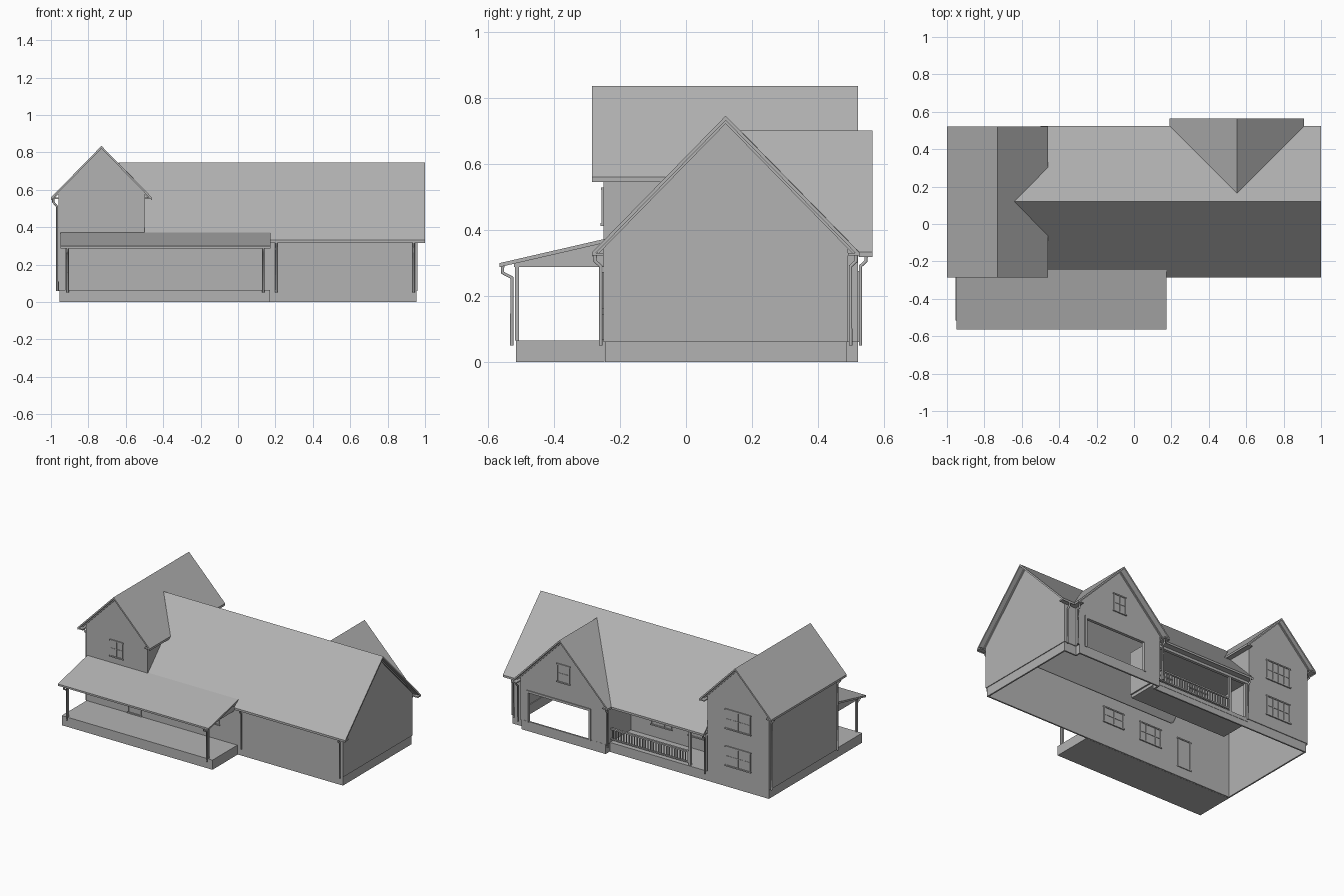
import bpy, bmesh
from mathutils import Vector

S = 1.022  # roof slope shared by all gables

grey = bpy.data.materials.new("plain_grey")
grey.diffuse_color = (0.45, 0.45, 0.45, 1)


def finish(name, bm):
    bmesh.ops.recalc_face_normals(bm, faces=bm.faces[:])
    me = bpy.data.meshes.new(name)
    bm.to_mesh(me)
    bm.free()
    me.materials.append(grey)
    ob = bpy.data.objects.new(name, me)
    bpy.context.collection.objects.link(ob)
    return ob


def solid(name, pts, vec):
    """Flat polygon extruded along vec."""
    bm = bmesh.new()
    f = bm.faces.new([bm.verts.new(p) for p in pts])
    r = bmesh.ops.extrude_face_region(bm, geom=[f], use_keep_orig=True)
    vs = [g for g in r["geom"] if isinstance(g, bmesh.types.BMVert)]
    bmesh.ops.translate(bm, verts=vs, vec=Vector(vec))
    return finish(name, bm)


def boxes(name, items):
    """One object from boxes given as x0, x1, y0, y1, z0, z1."""
    bm = bmesh.new()
    for x0, x1, y0, y1, z0, z1 in items:
        vs = bmesh.ops.create_cube(bm, size=1)["verts"]
        for v in vs:
            v.co = ((x0 + x1) / 2 + v.co.x * (x1 - x0),
                    (y0 + y1) / 2 + v.co.y * (y1 - y0),
                    (z0 + z1) / 2 + v.co.z * (z1 - z0))
    return finish(name, bm)


def roof(name, plan, zf, t=0.014):
    solid(name, [(x, y, zf(x, y)) for x, y in plan], (0, 0, -t))


def wall_y(name, y, prof, d):
    solid(name, [(x, y, z) for x, z in prof], (0, d, 0))


def wall_x(name, x, prof, d):
    solid(name, [(x, y, z) for y, z in prof], (d, 0, 0))


def rake(c, half, top, w=0.012):
    """Chevron profile of the trim board below a gable roof."""
    z = top - 0.012
    e = z - half * S
    return [(c - half, e), (c, z), (c + half, e), (c + half, e - w), (c, z - w), (c - half, e - w)]


def window(name, cx, w, z0, z1, y, out, cols=2, rows=2):
    """Framed window on a wall, facing the front (out=-1) or back (out=1)."""
    a, b = cx - w / 2, cx + w / 2
    f = 0.008

    def bar(x0, x1, za, zb, d):
        return (x0, x1, min(y, y + out * d), max(y, y + out * d), za, zb)
    it = [bar(a, b, z0, z1, 0.002),
          bar(a - f, a, z0, z1, 0.006), bar(b, b + f, z0, z1, 0.006),
          bar(a - 0.012, b + 0.012, z1, z1 + f, 0.007),
          bar(a - 0.012, b + 0.012, z0 - f, z0, 0.008)]
    for i in range(1, cols):
        x = a + w * i / cols
        it.append(bar(x - 0.002, x + 0.002, z0, z1, 0.005))
    for i in range(1, rows):
        z = z0 + (z1 - z0) * i / rows
        it.append(bar(a, b, z - 0.002, z + 0.002, 0.0045))
    boxes(name, it)


def pipe(name, pts):
    cu = bpy.data.curves.new(name, 'CURVE')
    cu.dimensions = '3D'
    cu.bevel_depth = 0.006
    cu.bevel_resolution = 1
    cu.use_fill_caps = True
    cu.materials.append(grey)
    sp = cu.splines.new('POLY')
    sp.points.add(len(pts) - 1)
    for p, c in zip(sp.points, pts):
        p.co = (*c, 1)
    bpy.context.collection.objects.link(bpy.data.objects.new(name, cu))


# roofs
def main_z(x, y): return 0.745 - abs(y - 0.12) * S
def wing_z(x, y): return 0.835 - abs(x + 0.73) * S
def rear_z(x, y): return 0.70 - abs(x - 0.55) * S


roof("main_roof_front", [(-0.64, 0.12), (1, 0.12), (1, -0.285), (0.17, -0.285),
                         (0.17, -0.245), (-0.5, -0.245), (-0.5, -0.022)], main_z)
roof("main_roof_back", [(-0.64, 0.12), (1, 0.12), (1, 0.525), (0.91, 0.525), (0.55, 0.165),
                        (0.19, 0.525), (-0.5, 0.525), (-0.5, 0.262)], main_z)
for side, e in (("left", -1), ("right", -0.46)):
    roof("wing_roof_" + side, [(-0.73, -0.285), (e, -0.285), (e, 0.52), (-0.73, 0.52)], wing_z)
for side, e in (("left", 0.19), ("right", 0.91)):
    roof("rear_gable_roof_" + side, [(0.55, 0.165), (0.55, 0.565), (e, 0.565), (e, 0.525)], rear_z)
roof("front_porch_roof", [(-0.95, -0.565), (0.175, -0.565), (0.175, -0.245), (-0.95, -0.245)],
     lambda x, y: 0.299 + (y + 0.565) * 0.23, 0.012)

# walls of the open-bottomed shell
T, B = 0.01, 0.06
wing = [(-0.96, B), (-0.5, B), (-0.5, 0.585), (-0.73, 0.822), (-0.96, 0.585)]
wall_y("wing_front_wall", -0.25, wing, T)
wall_y("wing_back_wall", 0.485, wing, -T)
wall_x("wing_left_wall", -0.96, [(-0.25, B), (0.485, B), (0.485, 0.585), (-0.25, 0.585)], T)
wall_x("wing_upper_right_wall_front", -0.5, [(-0.25, 0.35), (-0.25, 0.59), (-0.02, 0.59)], -T)
wall_x("wing_upper_right_wall_back", -0.5, [(0.485, 0.35), (0.485, 0.59), (0.26, 0.59)], -T)
wall_x("main_right_wall", 0.96, [(-0.25, B), (0.49, B), (0.49, 0.355), (0.12, 0.733), (-0.25, 0.355)], -T)
wall_y("rear_gable_wall", 0.52, [(0.23, B), (0.36, B), (0.36, 0.26), (0.81, 0.26), (0.81, B), (0.87, B),
                                 (0.87, 0.36), (0.55, 0.688), (0.23, 0.36)], -T)
boxes("straight_walls", [
    (-0.5, 0.96, -0.25, -0.24, B, 0.35),
    (0.87, 0.96, 0.48, 0.49, B, 0.35),
    (0.86, 0.87, 0.48, 0.52, B, 0.35),
    (0.23, 0.24, 0.25, 0.52, B, 0.35),
    (-0.51, -0.5, 0.25, 0.485, B, 0.35),
    (-0.5, 0.23, 0.25, 0.26, B, 0.33)])
boxes("foundation", [
    (-0.955, 0.955, -0.245, -0.235, 0, 0.065),
    (0.945, 0.955, -0.245, 0.485, 0, 0.065),
    (-0.955, -0.945, -0.245, 0.48, 0, 0.065),
    (-0.955, 0.23, 0.47, 0.48, 0, 0.065),
    (0.865, 0.955, 0.475, 0.485, 0, 0.065),
    (0.235, 0.865, 0.51, 0.521, 0, 0.065),
    (0.235, 0.245, 0.47, 0.521, 0, 0.065),
    (0.855, 0.865, 0.475, 0.521, 0, 0.065)])

# gable trim
wall_y("wing_front_rake", -0.25, rake(-0.73, 0.255, 0.835), -0.008)
wall_y("wing_back_rake", 0.485, rake(-0.73, 0.255, 0.835), 0.008)
wall_y("rear_gable_rake", 0.52, rake(0.55, 0.345, 0.70), 0.008)
wall_x("main_right_rake", 0.96, rake(0.12, 0.39, 0.745), 0.008)

# soffits along the eaves
boxes("soffits", [
    (0.17, 1, -0.285, -0.25, 0.322, 0.330),
    (-0.5, 0.19, 0.25, 0.525, 0.322, 0.330),
    (0.87, 1, 0.49, 0.525, 0.322, 0.330),
    (-1, -0.96, -0.285, 0.52, 0.550, 0.558),
    (-0.5, -0.46, -0.285, -0.065, 0.550, 0.558),
    (-0.5, -0.46, 0.305, 0.52, 0.550, 0.558),
    (0.19, 0.23, 0.5, 0.565, 0.322, 0.330),
    (0.87, 0.91, 0.5, 0.565, 0.322, 0.330)])

# rear opening frame
boxes("rear_opening_frame", [(0.345, 0.36, 0.505, 0.526, B, 0.275), (0.81, 0.825, 0.505, 0.526, B, 0.275),
                             (0.345, 0.825, 0.505, 0.526, 0.26, 0.275)])

# front porch
boxes("front_porch_floor", [(-0.955, 0.17, -0.515, -0.246, 0, 0.065)])
boxes("front_porch_posts", [(x - 0.006, x + 0.006, -0.517, -0.505, 0.065, 0.29) for x in (-0.915, 0.135)])
boxes("front_porch_beams", [(-0.93, 0.145, -0.52, -0.50, 0.288, 0.303),
                            (-0.93, 0.145, -0.262, -0.25, 0.288, 0.345)])
for side, x in (("left", -0.93), ("right", 0.135)):
    wall_x("front_porch_end_" + side, x, [(-0.52, 0.288), (-0.25, 0.288), (-0.25, 0.36), (-0.52, 0.30)], T)

# recessed back porch with railing
boxes("back_porch_floor", [(-0.5, 0.23, 0.25, 0.482, 0.04, 0.065)])
boxes("back_porch_posts", [(x - 0.008, x + 0.008, 0.462, 0.478, 0.065, 0.32) for x in (-0.36, -0.485)])
boxes("back_porch_beam", [(-0.5, 0.23, 0.46, 0.48, 0.305, 0.324)])
boxes("back_porch_railing", [(-0.36, 0.23, 0.463, 0.477, 0.15, 0.16), (-0.36, 0.23, 0.464, 0.476, 0.08, 0.088)]
      + [(x - 0.003, x + 0.003, 0.467, 0.473, 0.085, 0.152) for x in (-0.345 + 0.02 * i for i in range(29))])

# door and windows, the front ones framed on the inside of the wall too
for side, y, out in (("outer", -0.25, -1), ("inner", -0.24, 1)):
    window("front_door_" + side, -0.595, 0.085, 0.075, 0.262, y, out, 1, 1)
    window("front_tall_window_" + side, -0.33, 0.15, 0.15, 0.265, y, out, 4)
    window("front_small_window_" + side, -0.04, 0.14, 0.17, 0.265, y, out, 2)
window("wing_front_window", -0.73, 0.08, 0.42, 0.52, -0.25, -1)
window("wing_back_lower_window", -0.73, 0.17, 0.15, 0.27, 0.485, 1, 4)
window("wing_back_upper_window", -0.73, 0.17, 0.40, 0.52, 0.485, 1, 4)
window("rear_gable_window", 0.55, 0.08, 0.40, 0.51, 0.52, 1)
window("porch_window_a", 0.0, 0.14, 0.15, 0.27, 0.26, 1, 3)
window("porch_window_b", -0.28, 0.14, 0.15, 0.27, 0.26, 1, 3)

# downspouts: eave outlet, gooseneck, then straight down the wall
for i, (x, ye, yw, z) in enumerate([(0.205, -0.275, -0.258, 0.325), (0.94, -0.275, -0.258, 0.325),
                                    (-0.91, -0.555, -0.527, 0.29), (0.135, -0.555, -0.527, 0.29),
                                    (0.94, 0.515, 0.498, 0.325), (0.885, 0.545, 0.528, 0.325),
                                    (0.215, 0.545, 0.528, 0.325), (-0.485, 0.515, 0.493, 0.325)]):
    pipe("downspout_%d" % i, [(x, ye, z), (x, ye, z - 0.02), (x, yw, z - 0.035), (x, yw, 0.05)])
for i, y in enumerate((-0.235, 0.47)):
    pipe("wing_downspout_%d" % i, [(-0.988, y, 0.555), (-0.988, y, 0.535), (-0.967, y, 0.51), (-0.967, y, 0.06)])
